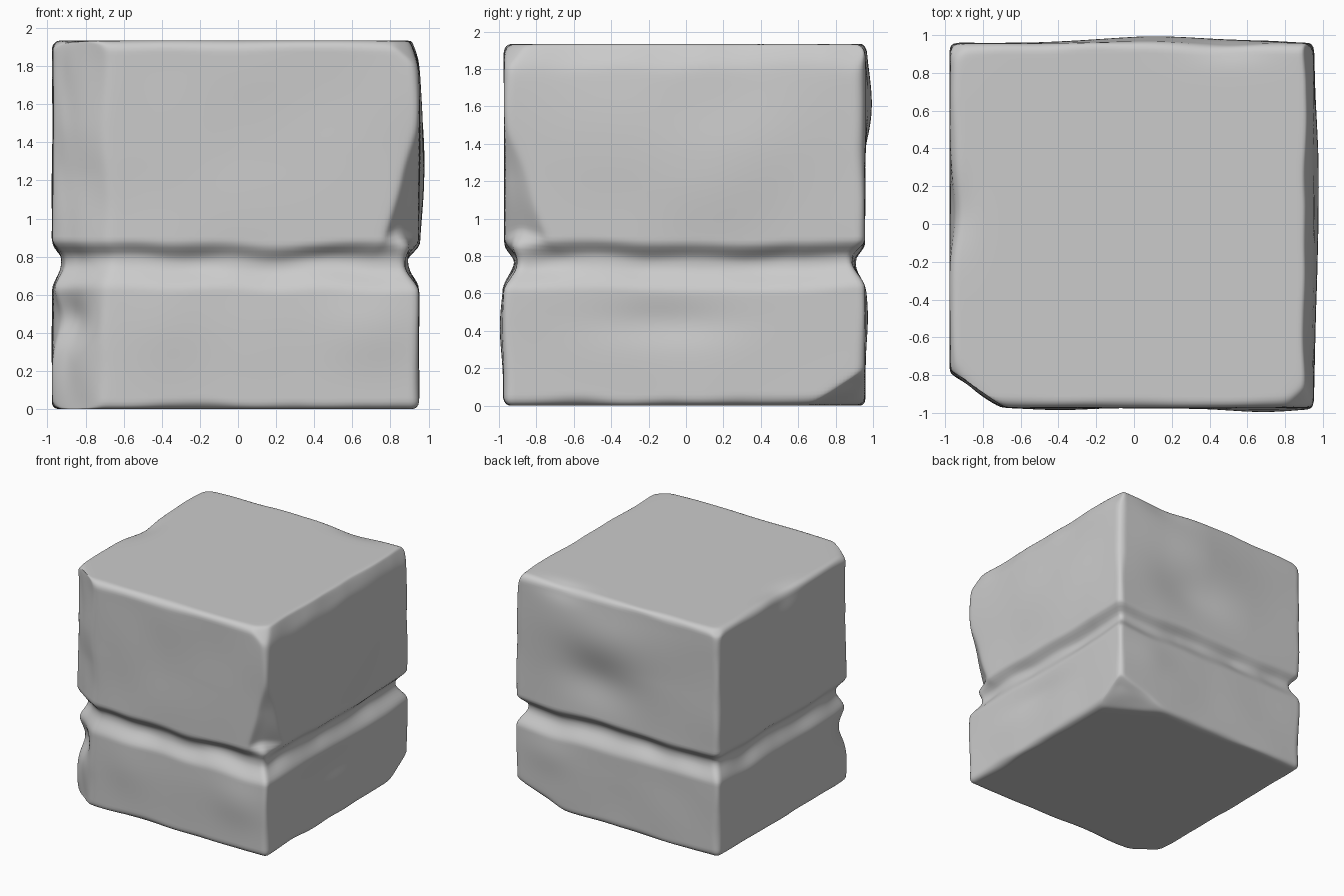
import bpy, bmesh, math
from mathutils import Vector, noise

if "Cube" in bpy.data.objects:
    bpy.data.objects.remove(bpy.data.objects["Cube"])

LO = Vector((-0.975, -0.972, 0.005))
HI = Vector((0.95, 0.957, 1.94))
MID, HALF = (LO + HI) / 2, (HI - LO) / 2


def smooth(a, b, x):
    t = min(1, max(0, (x - a) / (b - a)))
    return t * t * (3 - 2 * t)


def wobble(p, size, seed):
    return noise.noise(p / size + Vector((seed, seed * 1.7, -seed)))


# Chips: point on cutting plane, outward normal, z range where the cut acts
CHIPS = [
    ((-0.70, -0.97, 1), (-0.19, -0.275, 0), (-2, -1)),          # front left bevel
    ((0.94, -0.97, 1.5), (0.75, -0.60, -0.22), (0.78, 0.93)),   # front right edge
    ((0.95, 0.65, 0), (0.30, 0.50, -0.75), (-2, -1)),           # back right foot
    ((0.90, 0, 1.94), (0.92, 0, 0.39), (-2, -1)),               # leaning top right
    ((0.95, -0.80, 1.94), (0.55, -0.55, 0.65), (-2, -1)),       # top corners
    ((-0.975, 0.83, 1.94), (-0.5, 0.5, 0.75), (-2, -1)),
    ((-0.975, -0.70, 1.94), (-0.5, -0.4, 0.9), (-2, -1)),
    ((-0.80, -0.97, 0.0), (-0.6, -0.6, -0.55), (-2, -1)),       # front left foot
]

# Swells and dents: centre, radii, push
LUMPS = [
    ((0.95, 0.10, 1.35), (0.3, 0.75, 0.42), (0.027, 0, 0)),
    ((0.15, 0.96, 1.62), (0.50, 0.3, 0.28), (0, 0.036, 0)),
    ((0.20, 0.96, 1.22), (0.35, 0.3, 0.22), (0, -0.035, 0)),
    ((0.70, -0.97, 0.42), (0.28, 0.3, 0.22), (0, -0.024, 0)),
    ((-0.40, -0.97, 0.45), (0.25, 0.3, 0.25), (0, -0.014, 0)),
    ((0.60, 0.96, 0.48), (0.25, 0.3, 0.18), (0, 0.016, 0)),
    ((0.95, -0.10, 0.45), (0.3, 0.40, 0.12), (-0.022, 0, 0)),
    ((-0.93, -0.82, 0.48), (0.15, 0.15, 0.14), (0.055, 0.03, 0)),
    ((-0.97, 0.05, 1.94), (0.12, 0.22, 0.15), (0.03, 0, -0.02)),
    ((0.50, 0.96, 1.94), (0.25, 0.10, 0.12), (0, -0.02, -0.02)),
]


def weather(q):
    p = MID + Vector(q[i] * HALF[i] for i in range(3))
    # Uneven rounding of the edges
    r = 0.045 + 0.03 * wobble(p, 0.35, 3)
    core = Vector(max(LO[i] + r, min(HI[i] - r, p[i])) for i in range(3))
    if (p - core).length > 1e-6:
        p = core + (p - core).normalized() * r
    for point, normal, (z0, z1) in CHIPS:
        n = Vector(normal).normalized()
        e = (p - Vector(point)).dot(n) + 0.015 * wobble(p, 0.3, 8)
        p = p - n * (e + math.sqrt(e * e + 0.0003)) / 2 * smooth(z0, z1, p.z)
    move = Vector()
    for centre, radii, push in LUMPS:
        d2 = sum(((p[i] - centre[i]) / radii[i]) ** 2 for i in range(3))
        move += Vector(push) * math.exp(-d2 * 1.2)
    # Groove around the sides: gentle below, steep above
    z = p.z + 0.025 * wobble(p, 0.4, 5)
    dip = smooth(0.62, 0.765, z) * (1 - smooth(0.785, 0.885, z))
    depth = dip * (0.06 + 0.02 * wobble(p, 0.3, 11) + 0.012 * smooth(0, 0.9, p.x))
    p = p + move
    p.x *= 1 - depth
    p.y *= 1 - depth
    # Faint surface unevenness on the sides
    side = 0.007 * wobble(p, 0.45, 14)
    p.x *= 1 + side
    p.y *= 1 + side
    return p


bm = bmesh.new()
bmesh.ops.create_cube(bm, size=2)
bmesh.ops.subdivide_edges(bm, edges=bm.edges[:], cuts=95, use_grid_fill=True)
for v in bm.verts:
    v.co = weather(v.co)
zmin = min(v.co.z for v in bm.verts)
for v in bm.verts:
    v.co.z -= zmin
for f in bm.faces:
    f.smooth = True
bmesh.ops.recalc_face_normals(bm, faces=bm.faces[:])
mesh = bpy.data.meshes.new("stone_block")
bm.to_mesh(mesh)
bm.free()
block = bpy.data.objects.new("stone_block", mesh)
bpy.context.collection.objects.link(block)
